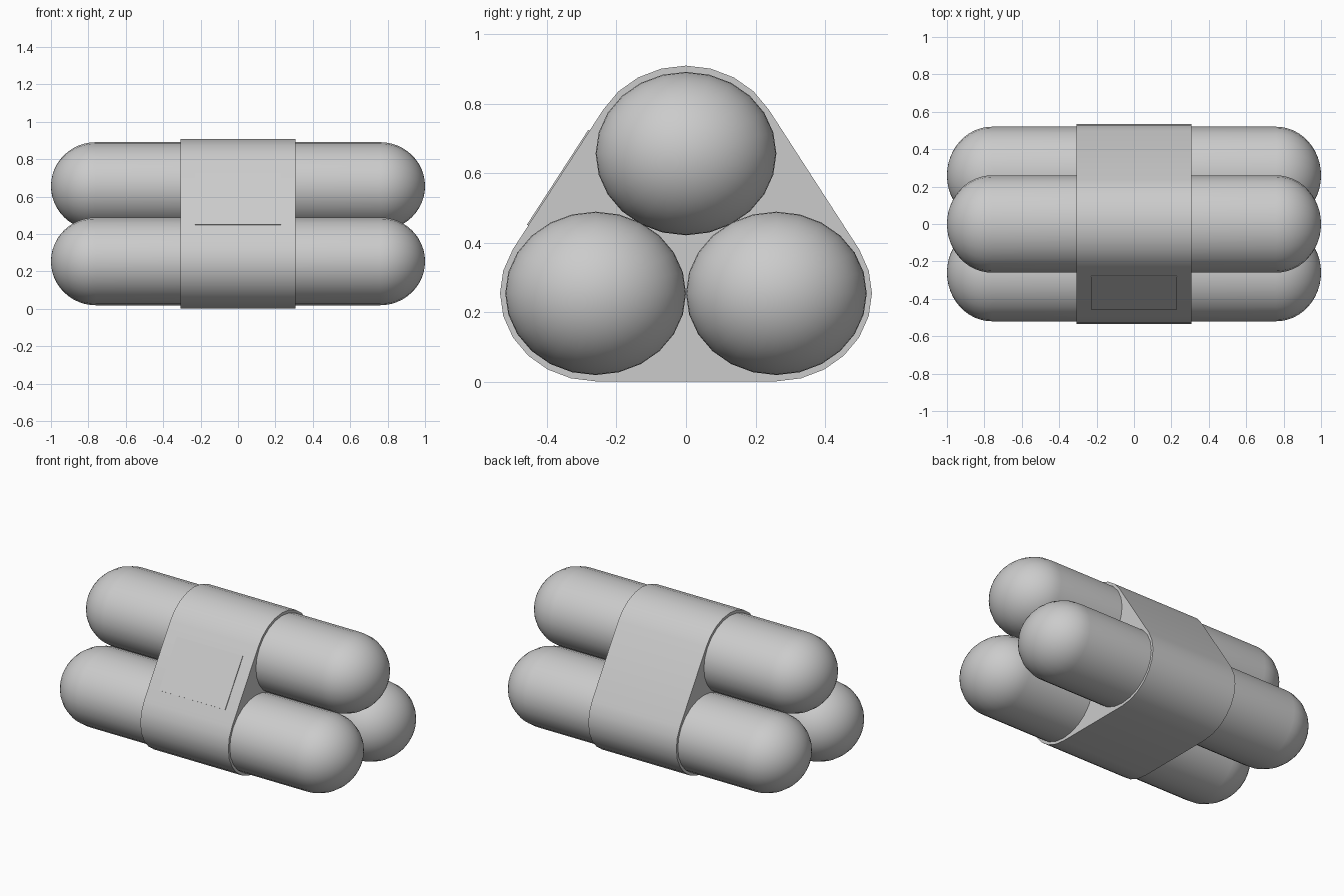
import bpy, bmesh
from math import sin, cos, pi, radians, atan2
from mathutils import Matrix, Vector

cube = bpy.data.objects.get("Cube")
if cube:
    bpy.data.objects.remove(cube)

SEGS = 24                # sides of every round section
RY, RZ = 0.26, 0.235     # tube half width and half height
BAND_Y, BAND_Z = 0.275, 0.253
BAND_X = 0.307
LOW, HIGH = 0.254, 0.656  # tube axis heights
CAP = 0.24               # length of a rounded end
CENTRES = {"front_tube": (-RY, LOW), "back_tube": (RY, LOW), "top_tube": (0, HIGH)}

grey = bpy.data.materials.new("plain_grey")
grey.use_nodes = True
colour = (0.6, 0.6, 0.6, 1)
grey.diffuse_color = colour
grey.node_tree.nodes["Principled BSDF"].inputs["Base Color"].default_value = colour


def finish(bm, name, smooth=True):
    bmesh.ops.recalc_face_normals(bm, faces=bm.faces)
    mesh = bpy.data.meshes.new(name)
    bm.to_mesh(mesh)
    bm.free()
    mesh.materials.append(grey)
    obj = bpy.data.objects.new(name, mesh)
    bpy.context.collection.objects.link(obj)
    if smooth:
        bpy.ops.object.select_all(action="DESELECT")
        obj.select_set(True)
        bpy.context.view_layer.objects.active = obj
        bpy.ops.object.shade_smooth_by_angle(angle=radians(30))
    return obj


# Three round-ended tubes: a sphere split at its equator and stretched along x
for name, (cy, cz) in CENTRES.items():
    bm = bmesh.new()
    bmesh.ops.create_uvsphere(bm, u_segments=SEGS, v_segments=SEGS, radius=1,
                              matrix=Matrix.Rotation(pi / 2, 4, "Y"))
    bmesh.ops.bisect_plane(bm, geom=bm.verts[:] + bm.edges[:] + bm.faces[:],
                           plane_co=(0.001, 0, 0), plane_no=(1, 0, 0))
    for v in bm.verts:
        side = 1 if v.co.x > 0.0005 else -1
        v.co = (v.co.x * CAP + side * (1 - CAP), cy + v.co.y * RY, cz + v.co.z * RZ)
    finish(bm, name)

# Wrap-around band: hull of three slightly larger rounds
bm = bmesh.new()
for cy, cz in CENTRES.values():
    for i in range(SEGS):
        a = 2 * pi * i / SEGS
        for x in (-BAND_X, BAND_X):
            bm.verts.new((x, cy + BAND_Y * cos(a), cz + BAND_Z * sin(a)))
hull = bmesh.ops.convex_hull(bm, input=bm.verts[:])
spare = {g for g in hull["geom_interior"] + hull["geom_unused"]
         if isinstance(g, bmesh.types.BMVert)}
bmesh.ops.delete(bm, geom=list(spare), context="VERTS")
bmesh.ops.dissolve_limit(bm, angle_limit=radians(1), verts=bm.verts[:], edges=bm.edges[:])
finish(bm, "band")

# Thin plate lying on the sloping front of the band
foot = Vector((0, -RY - BAND_Y * cos(pi / 6), LOW + BAND_Z / 2))
head = Vector((0, -BAND_Y * cos(pi / 6), HIGH + BAND_Z / 2))
middle = foot.lerp(head, 0.51)
tilt = atan2(head.z - foot.z, head.y - foot.y)
bm = bmesh.new()
bmesh.ops.create_cube(bm, size=1, matrix=Matrix.Translation(middle)
                      @ Matrix.Rotation(tilt, 4, "X")
                      @ Matrix.Diagonal((0.46, 0.325, 0.009, 1)))
finish(bm, "front_plate", smooth=False)
